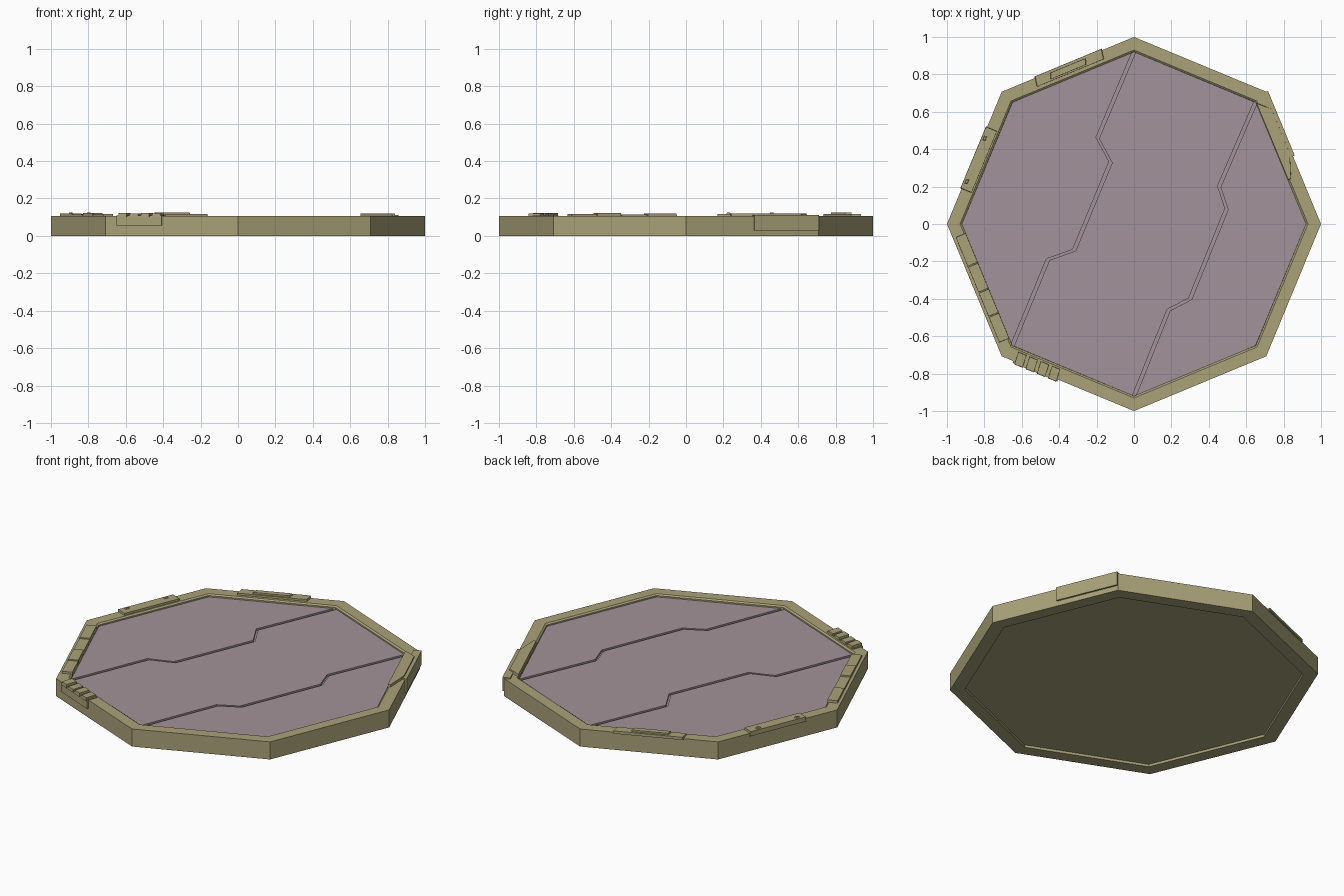
import bpy, bmesh, math
from mathutils import Vector

if "Cube" in bpy.data.objects:
    bpy.data.objects.remove(bpy.data.objects["Cube"])


def material(name, color):
    m = bpy.data.materials.new(name)
    m.diffuse_color = (*color, 1)
    m.use_nodes = True
    m.node_tree.nodes["Principled BSDF"].inputs["Base Color"].default_value = m.diffuse_color
    return m


STONE = material("khaki_stone", (0.40, 0.36, 0.19))
FLOOR = material("mauve_floor", (0.36, 0.29, 0.32))


def finish(name, bm, mat):
    bmesh.ops.recalc_face_normals(bm, faces=bm.faces[:])
    me = bpy.data.meshes.new(name)
    bm.to_mesh(me)
    bm.free()
    ob = bpy.data.objects.new(name, me)
    me.materials.append(mat)
    bpy.context.collection.objects.link(ob)
    return ob


def prism(name, pts, z0, z1, mat, taper=0.0):
    """Extrude an outline; taper pulls the top towards its centre."""
    bm = bmesh.new()
    c = sum((Vector(p) for p in pts), Vector((0, 0))) / len(pts)
    lo = [bm.verts.new((p[0], p[1], z0)) for p in pts]
    hi = []
    for p in pts:
        v = Vector(p) - c
        q = c + v * (1 - taper)
        hi.append(bm.verts.new((q.x, q.y, z1)))
    bm.faces.new(lo)
    bm.faces.new(hi)
    n = len(pts)
    for i in range(n):
        bm.faces.new((lo[i], lo[(i + 1) % n], hi[(i + 1) % n], hi[i]))
    return finish(name, bm, mat)


def octagon(r):
    return [(r * math.cos(i * math.pi / 4), r * math.sin(i * math.pi / 4)) for i in range(8)]


def on_side(angle, pts):
    """Map (along, outward) points of a rim side to the plan."""
    a = math.radians(angle)
    n, t = Vector((math.cos(a), math.sin(a))), Vector((-math.sin(a), math.cos(a)))
    return [tuple(t * u + n * d) for u, d in pts]


def plate(name, angle, u0, u1, d0, d1, z0, z1, skew=0.0, taper=0.0):
    pts = [(u0, d0), (u1, d0), (u1 + skew, d1), (u0 + skew, d1)]
    return prism(name, on_side(angle, pts), z0, z1, STONE, taper)


# octagonal rim, swept profile
profile = [(0.92, 0), (1, 0), (1, 0.105), (0.93, 0.105), (0.92, 0.098)]
bm = bmesh.new()
rings = [[bm.verts.new((x, y, z)) for x, y in octagon(r)] for r, z in profile]
for j in range(len(rings)):
    a, b = rings[j], rings[(j + 1) % len(rings)]
    for i in range(8):
        k = (i + 1) % 8
        bm.faces.new((a[i], a[k], b[k], b[i]))
finish("rim", bm, STONE)

# floor base and the three cracked panels on it
prism("floor_base", octagon(0.921), 0.015, 0.07, STONE)
crack_a = [(0, 0.92), (-0.195, 0.46), (-0.125, 0.33), (-0.32, -0.14), (-0.46, -0.19), (-0.65, -0.65)]
crack_b = [(0.65, 0.65), (0.455, 0.20), (0.495, 0.08), (0.30, -0.40), (0.185, -0.46), (0, -0.92)]


def shift(path, s):
    return [(x + s * 0.924, y - s * 0.383) for x, y in path]


G, Z0, Z1 = 0.009, 0.07, 0.09
prism("floor_panel_left", shift(crack_a, -G) + [(-0.92, 0), (-0.65, 0.65)], Z0, Z1, FLOOR)
prism("floor_panel_middle", shift(crack_a, G) + shift(crack_b, -G)[::-1], Z0, Z1, FLOOR)
prism("floor_panel_right", shift(crack_b, G) + [(0.65, -0.65), (0.92, 0)], Z0, Z1, FLOOR)
# groove bottoms
for name, path in (("crack_fill_left", crack_a), ("crack_fill_right", crack_b)):
    prism(name, shift(path, -G) + shift(path, G)[::-1], 0.069, 0.078, FLOOR)

# back left side: long slab with a smaller one on top
plate("back_slab", 112.5, -0.19, 0.20, 0.876, 0.932, 0.10, 0.116, -0.01, 0.02)
plate("back_slab_cap", 112.5, -0.09, 0.115, 0.885, 0.918, 0.116, 0.125, -0.01, 0.03)

# left upper side: slab with small chips
plate("left_slab", 157.5, -0.18, 0.18, 0.866, 0.931, 0.09, 0.117, 0, 0.02)
for i, u in enumerate((-0.12, 0.13)):
    plate(f"left_chip_{i}", 157.5, u - 0.012, u + 0.012, 0.905, 0.92, 0.116, 0.124, 0.004, 0.3)

# left lower side: row of slabs with uneven tops
for i, (u0, u1, h) in enumerate(((-0.30, -0.13, 0.119), (-0.127, 0.02, 0.115),
                                 (0.023, 0.16, 0.121), (0.163, 0.31, 0.117))):
    plate(f"lower_left_slab_{i}", 202.5, u0, u1, 0.85, 0.908, 0.09, h, 0, 0.02)

# front left side: overhanging block with four raised steps
plate("front_block", 247.5, -0.316, -0.056, 0.87, 0.934, 0.055, 0.109)
for i in range(4):
    u = -0.31 + i * 0.065
    plate(f"front_step_{i}", 247.5, u, u + 0.048, 0.868, 0.938, 0.10, 0.122 - 0.003 * (i % 2), 0.006, 0.04)

# right upper side: overhanging block and broken top wedge
plate("right_block", 22.5, 0.01, 0.383, 0.89, 0.934, 0.03, 0.112)
wedge = [(0.35, 0.852), (-0.10, 0.852), (-0.10, 0.868), (0.03, 0.915), (0.29, 0.915)]
prism("right_wedge", on_side(22.5, wedge), 0.09, 0.12, STONE, 0.02)

# centre the whole on the origin is already given by the octagon
